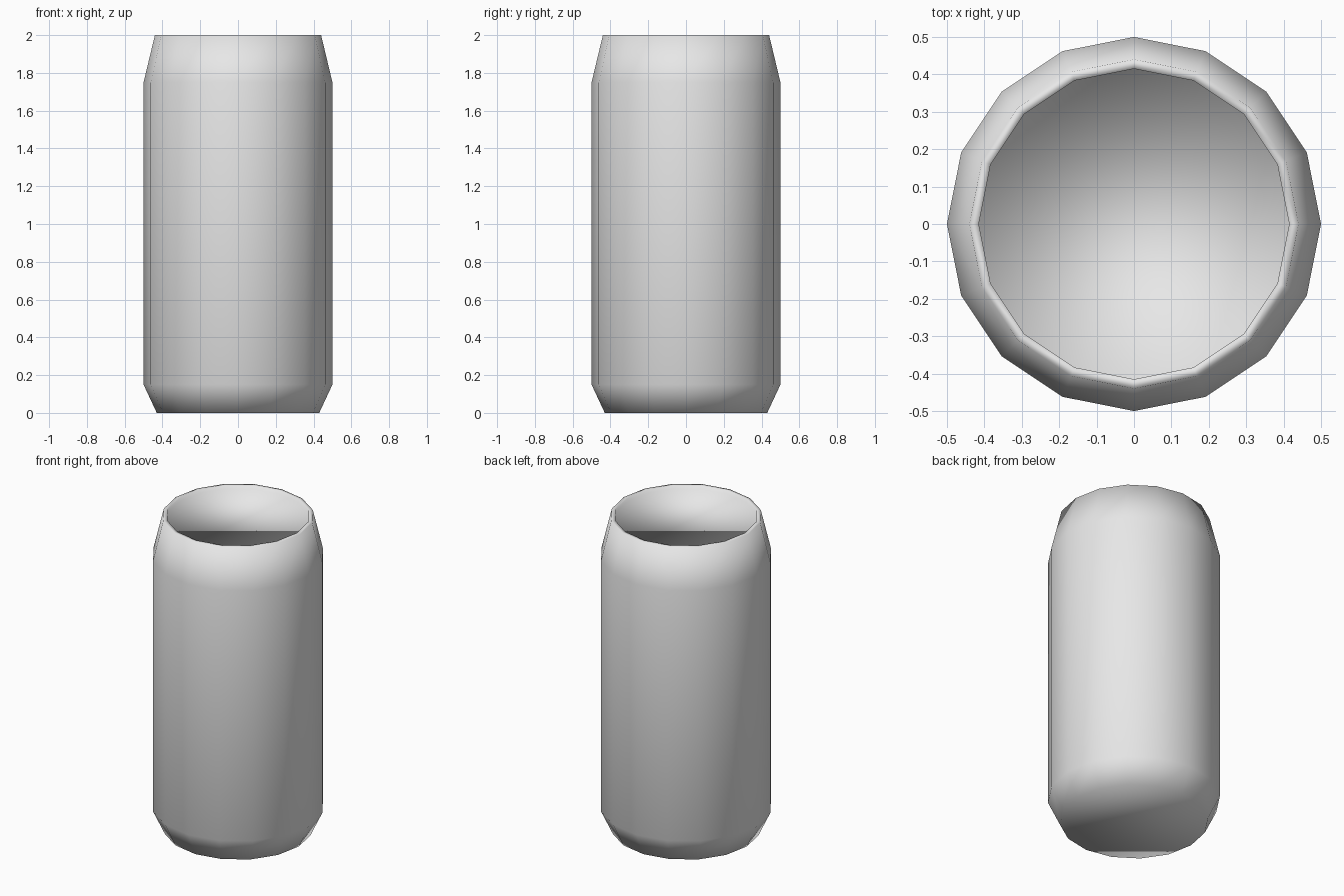
import bpy
import bmesh
from math import cos, sin, pi

SIDES = 16

if "Cube" in bpy.data.objects:
    bpy.data.objects.remove(bpy.data.objects["Cube"], do_unlink=True)

# Plain metal
metal = bpy.data.materials.new("light grey metal")
metal.use_nodes = True
colour = (0.8, 0.8, 0.8, 1)
metal.diffuse_color = colour
metal.node_tree.nodes["Principled BSDF"].inputs["Base Color"].default_value = colour


def ring(bm, radius, z):
    return [bm.verts.new((radius * cos(2 * pi * i / SIDES),
                          radius * sin(2 * pi * i / SIDES), z))
            for i in range(SIDES)]


def lathe(name, profile):
    """Turn a (radius, height) profile into a solid closed by flat end caps."""
    bm = bmesh.new()
    rings = [ring(bm, r, z) for r, z in profile]
    for low, high in zip(rings, rings[1:]):
        for i in range(SIDES):
            j = (i + 1) % SIDES
            bm.faces.new((low[i], low[j], high[j], high[i]))
    bm.faces.new(rings[0][::-1])
    bm.faces.new(rings[-1])
    for face in bm.faces:
        face.smooth = True
    mesh = bpy.data.meshes.new(name)
    bm.to_mesh(mesh)
    bm.free()
    mesh.materials.append(metal)
    obj = bpy.data.objects.new(name, mesh)
    bpy.context.collection.objects.link(obj)
    return obj


# Can: base, lower bevel, straight wall, shoulder, rim and sunken lid
lathe("can_body", [
    (0.43, 0), (0.5, 0.15), (0.5, 1.75),
    (0.44, 2), (0.415, 2), (0.415, 1.98),
])
